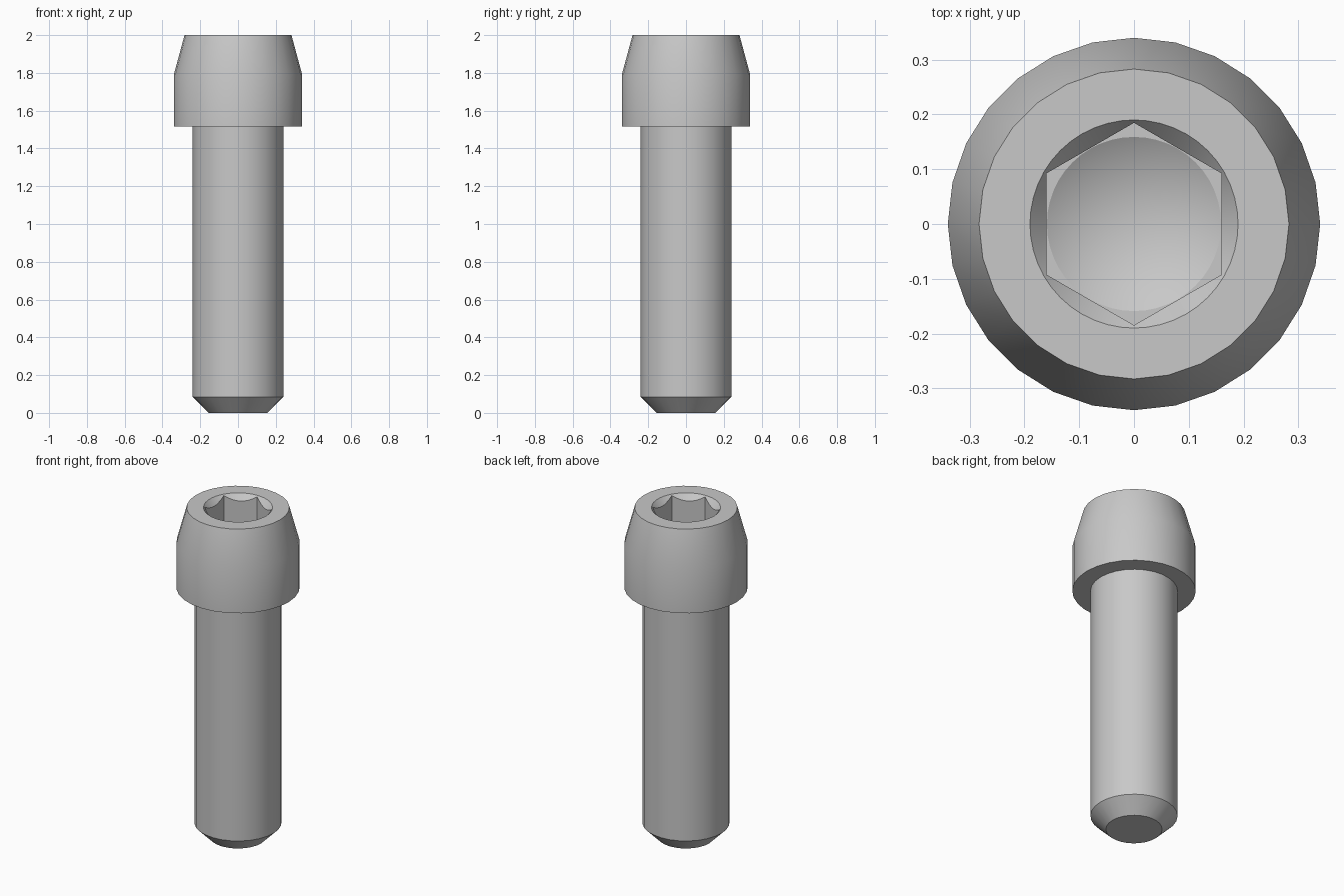
import bpy
import bmesh
from math import cos, sin, pi, radians

cube = bpy.data.objects.get("Cube")
if cube:
    bpy.data.objects.remove(cube, do_unlink=True)

# One plain metal colour
steel = bpy.data.materials.new("steel_grey")
steel.use_nodes = True
colour = (0.58, 0.58, 0.58, 1)
steel.diffuse_color = colour
steel.node_tree.nodes["Principled BSDF"].inputs["Base Color"].default_value = colour

SIDES = 28          # round outside
SOCKET_SIDES = 48   # samples around the socket, a multiple of the hexagon
TOP = 2.0
HEAD_BASE = 1.515
SHANK_R = 0.24
HEX_FLAT = 0.16     # centre to flat
RIM_R = 0.19        # mouth of the socket
FLOOR = 1.76
CHAMFER = 1.2       # drop per unit of radius


def ring(bm, n, radius, height):
    """Ring of vertices; radius and height are functions of angle."""
    angles = [2 * pi * i / n for i in range(n)]
    return [bm.verts.new((radius(a) * cos(a), radius(a) * sin(a), height(a)))
            for a in angles]


def circle(bm, n, r, z):
    return ring(bm, n, lambda a: r, lambda a: z)


def skin(bm, rings):
    """Join successive rings with quads."""
    for low, high in zip(rings, rings[1:]):
        n = len(low)
        for i in range(n):
            j = (i + 1) % n
            bm.faces.new((low[i], low[j], high[j], high[i]))


def finish(bm, name):
    mesh = bpy.data.meshes.new(name)
    bm.to_mesh(mesh)
    bm.free()
    mesh.materials.append(steel)
    obj = bpy.data.objects.new(name, mesh)
    bpy.context.collection.objects.link(obj)
    bpy.ops.object.select_all(action="DESELECT")
    obj.select_set(True)
    bpy.context.view_layer.objects.active = obj
    bpy.ops.object.shade_smooth_by_angle(angle=radians(30))


def hex_radius(a):
    # Flats face along x, corners along y
    return HEX_FLAT / cos((a + pi / 6) % (pi / 3) - pi / 6)


# Shank with a chamfered tip
bm = bmesh.new()
rings = [circle(bm, SIDES, r, z)
         for r, z in ((0.155, 0), (SHANK_R, 0.085), (SHANK_R, HEAD_BASE))]
skin(bm, rings)
bm.faces.new(rings[0][::-1])
finish(bm, "shank")

# Head: underside, straight collar and tapered crown
bm = bmesh.new()
outer = [circle(bm, SIDES, r, z)
         for r, z in ((SHANK_R, HEAD_BASE), (0.34, HEAD_BASE), (0.34, 1.79), (0.283, TOP))]
skin(bm, outer)

# Socket: chamfered mouth, hexagonal walls, flat corners and drilled cone
socket = [
    circle(bm, SOCKET_SIDES, RIM_R, TOP),
    ring(bm, SOCKET_SIDES, hex_radius, lambda a: TOP - CHAMFER * (RIM_R - hex_radius(a))),
    ring(bm, SOCKET_SIDES, hex_radius, lambda a: FLOOR),
    circle(bm, SOCKET_SIDES, HEX_FLAT - 0.001, FLOOR),
]
skin(bm, socket)
tip = bm.verts.new((0, 0, FLOOR - 0.092))
floor = socket[-1]
for i in range(SOCKET_SIDES):
    bm.faces.new((floor[i], floor[(i + 1) % SOCKET_SIDES], tip))

# Flat top between the crown and the socket mouth
loops = [bm.edges.get((loop[i - 1], loop[i]))
         for loop in (outer[-1], socket[0]) for i in range(len(loop))]
filled = bmesh.ops.triangle_fill(bm, edges=loops, normal=(0, 0, 1))["geom"]
for face in filled:
    if isinstance(face, bmesh.types.BMFace):
        face.normal_update()
        if face.normal.z < 0:
            face.normal_flip()
finish(bm, "socket_head")
